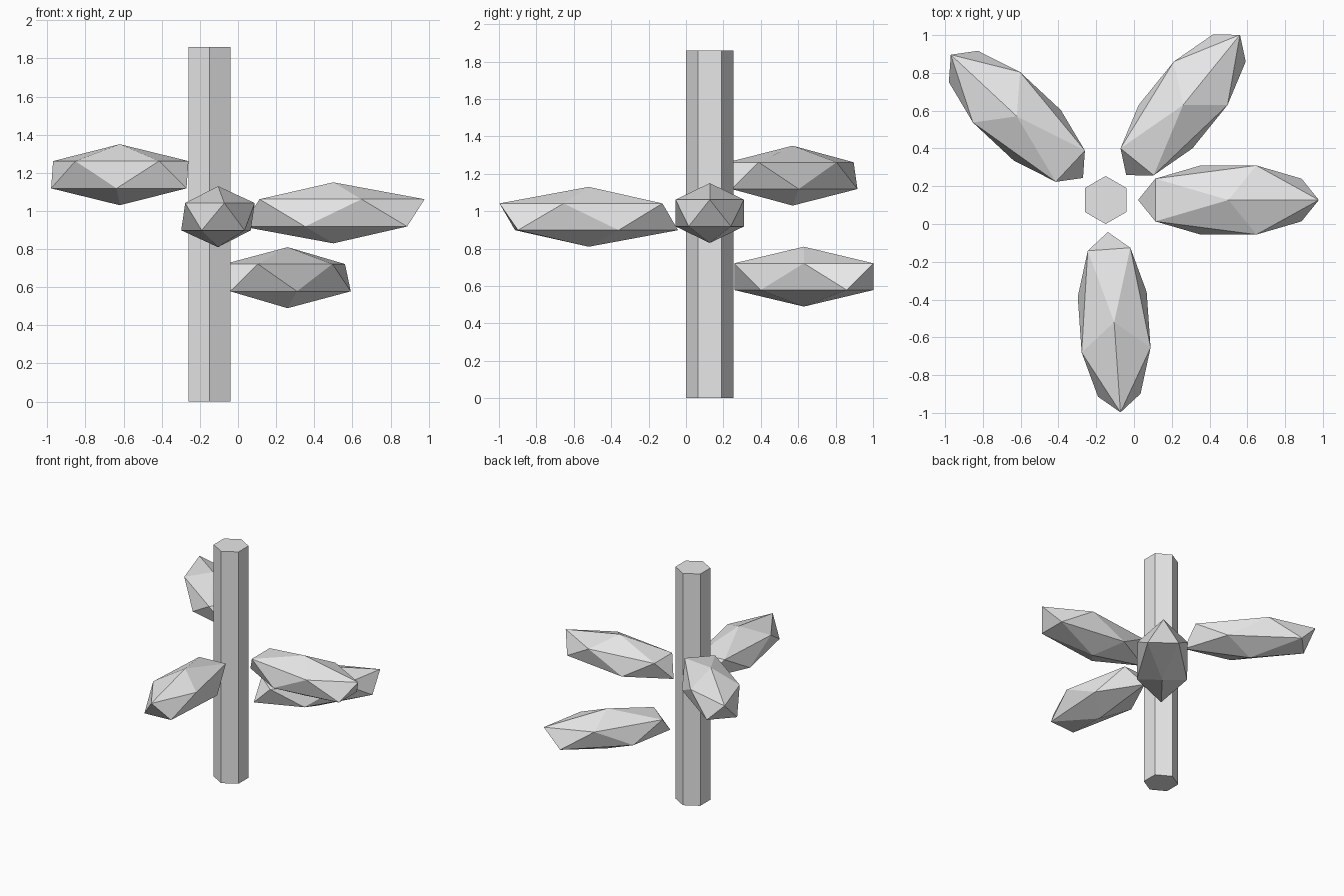
import bpy
from math import radians

cube = bpy.data.objects.get("Cube")
if cube:
    bpy.data.objects.remove(cube, do_unlink=True)

# One plain grey for the whole plant
grey = bpy.data.materials.new("light_grey")
grey.use_nodes = True
grey.diffuse_color = (0.8, 0.8, 0.8, 1)
bsdf = next(n for n in grey.node_tree.nodes if n.type == 'BSDF_PRINCIPLED')
bsdf.inputs["Base Color"].default_value = (0.8, 0.8, 0.8, 1)


def finish(name):
    obj = bpy.context.object
    obj.name = name
    obj.data.materials.clear()
    obj.data.materials.append(grey)
    return obj


# Six-sided upright stalk, with corners towards front and back
HEIGHT = 1.86
bpy.ops.mesh.primitive_cylinder_add(vertices=6, radius=0.127, depth=HEIGHT,
                                    location=(-0.15, 0.127, HEIGHT / 2))
finish("stalk")

# Leaves: stretched icosahedra, each pointing away from the stalk
leaves = {
    "left_leaf": ((0.50, 0.127, 0.99), 0),
    "back_left_leaf": ((0.26, 0.63, 0.65), 51),
    "back_right_leaf": ((-0.62, 0.57, 1.19), 137),
    "front_leaf": ((-0.105, -0.52, 0.97), -86),
}
for name, (centre, angle) in leaves.items():
    bpy.ops.mesh.primitive_ico_sphere_add(subdivisions=1, radius=1, location=centre)
    leaf = finish(name)
    leaf.scale = (0.535, 0.215, 0.16)
    leaf.rotation_euler.z = radians(angle)
